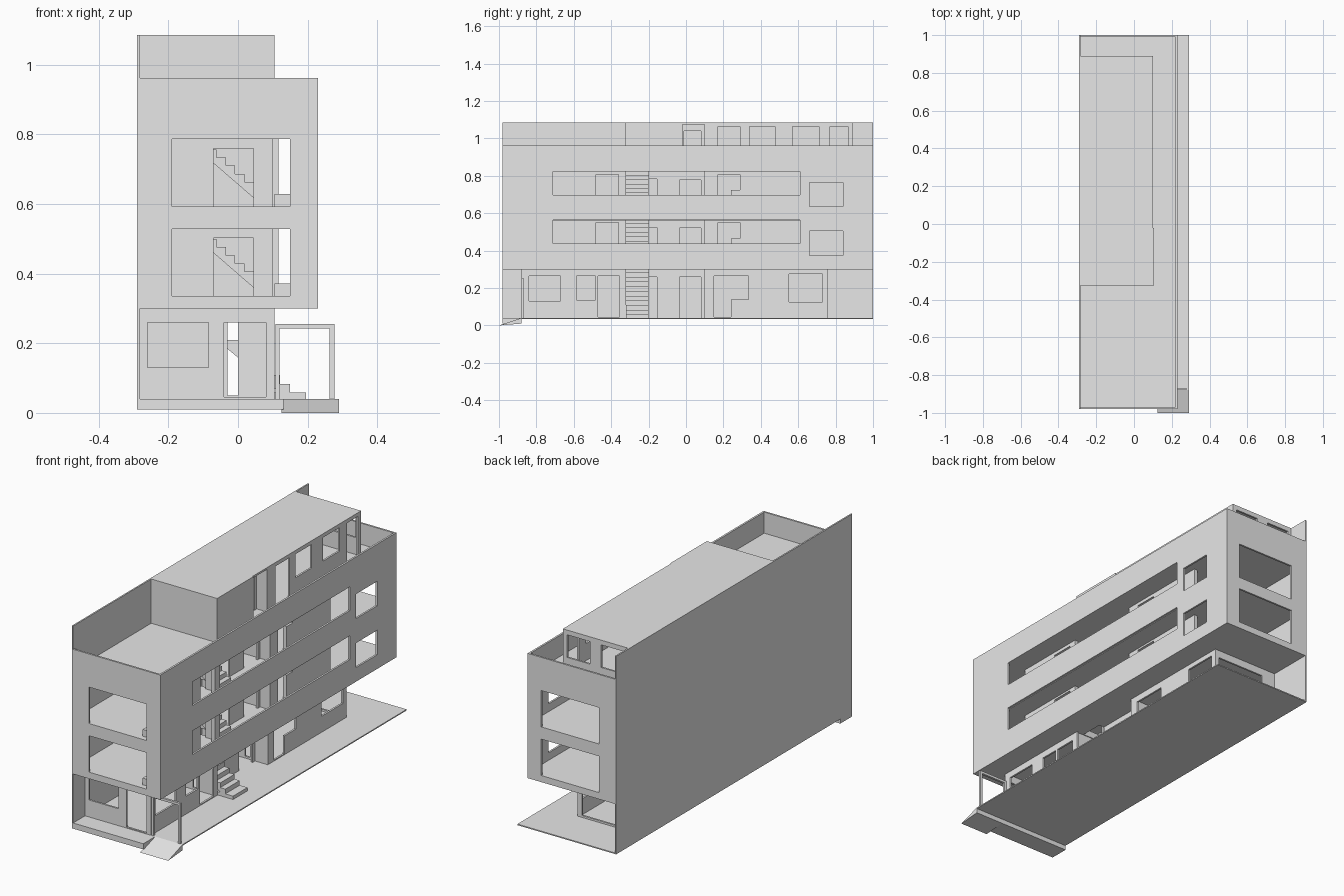
import bpy, bmesh
from mathutils import Vector

if "Cube" in bpy.data.objects:
    bpy.data.objects.remove(bpy.data.objects["Cube"])

mat = bpy.data.materials.new("light grey")
mat.diffuse_color = (0.8, 0.8, 0.8, 1)
mat.use_nodes = True
mat.node_tree.nodes["Principled BSDF"].inputs["Base Color"].default_value = mat.diffuse_color


def finish(name, bm):
    bmesh.ops.recalc_face_normals(bm, faces=bm.faces)
    me = bpy.data.meshes.new(name)
    bm.to_mesh(me)
    bm.free()
    me.materials.append(mat)
    ob = bpy.data.objects.new(name, me)
    bpy.context.collection.objects.link(ob)
    return ob


def panel(name, axis, p, q, u, v, holes=()):
    """Flat wall or slab from p to q along axis, with rectangular holes (u0, u1, v0, v1)."""
    place = {"x": lambda a, b: Vector((p, a, b)),
             "y": lambda a, b: Vector((a, p, b)),
             "z": lambda a, b: Vector((a, b, p))}[axis]
    us = sorted({c for c in (*u, *[c for h in holes for c in h[:2]]) if u[0] <= c <= u[1]})
    vs = sorted({c for c in (*v, *[c for h in holes for c in h[2:]]) if v[0] <= c <= v[1]})
    bm = bmesh.new()
    grid = [[bm.verts.new(place(a, b)) for b in vs] for a in us]
    for i in range(len(us) - 1):
        for j in range(len(vs) - 1):
            a, b = (us[i] + us[i + 1]) / 2, (vs[j] + vs[j + 1]) / 2
            if not any(h[0] < a < h[1] and h[2] < b < h[3] for h in holes):
                bm.faces.new((grid[i][j], grid[i + 1][j], grid[i + 1][j + 1], grid[i][j + 1]))
    bmesh.ops.delete(bm, geom=[w for w in bm.verts if not w.link_faces], context="VERTS")
    r = bmesh.ops.extrude_face_region(bm, geom=bm.faces[:], use_keep_orig=True)
    step = Vector([(q - p) * (axis == k) for k in "xyz"])
    bmesh.ops.translate(bm, verts=[g for g in r["geom"] if isinstance(g, bmesh.types.BMVert)], vec=step)
    return finish(name, bm)


def box(name, x, y, z):
    return panel(name, "z", z[0], z[1], x, y)


def prism(name, axis, p, q, pts):
    """Extrude a closed profile along x (y, z points) or y (x, z points)."""
    bm = bmesh.new()
    mk = (lambda t, a, b: (t, a, b)) if axis == "x" else (lambda t, a, b: (a, t, b))
    lo = [bm.verts.new(mk(p, a, b)) for a, b in pts]
    hi = [bm.verts.new(mk(q, a, b)) for a, b in pts]
    bm.faces.new(lo)
    bm.faces.new(hi)
    n = len(pts)
    for i in range(n):
        bm.faces.new((lo[i], lo[(i + 1) % n], hi[(i + 1) % n], hi[i]))
    return finish(name, bm)


def stairs(name, x, z0, z1, tread, n=11):
    """Straight flight climbing towards -x, with a stepped underside."""
    rise = (z1 - z0) / n
    top, under = [], []
    for i in range(n):
        a = x - i * tread
        top += [(a, z0 + i * rise), (a, z0 + (i + 1) * rise)]
        under += [(a - tread, z0 + i * rise)]
    end = x - n * tread
    pts = top + [(end, z1)] + under[::-1]
    prism(name, "y", -0.32, -0.2, pts)


FLOORS = (0.335, 0.593)
L, R = -0.282, 0.22          # inner faces of the side walls

# Base: thin ground slab, porch plinth, entrance ramp
box("ground_slab", (-0.29, 0.29), (-0.88, 1.0), (0.034, 0.04))
box("porch_plinth", (-0.29, 0.13), (-0.98, -0.88), (0.01, 0.04))
prism("entrance_ramp", "x", 0.125, 0.29, [(-1, 0), (-0.88, 0.01), (-0.88, 0.04)])

# Tall blind party wall on the left
panel("party_wall", "x", -0.29, L, (-0.98, 1.0), (0.04, 1.085))

# Upper front and back walls with large openings, and the long right facade
ends = [(-0.19, 0.15, f, f + 0.193) for f in FLOORS]
panel("front_facade", "y", -0.98, -0.97, (L, 0.23), (0.30, 0.962), ends)
panel("back_facade", "y", 0.99, 1.0, (L, 0.23), (0.30, 0.962), ends)
side = []
for d in (0, 0.26):
    side += [(-0.71, 0.61, 0.437 + d, 0.563 + d), (0.66, 0.84, 0.375 + d, 0.505 + d)]
panel("side_facade", "x", R, 0.23, (-0.97, 0.99), (0.30, 0.962), side)

# Floor slabs, open over the stair flights
well = [(-0.2, 0.06, -0.32, -0.2)]
for name, z0, z1 in (("first_floor", 0.30, 0.335), ("second_floor", 0.56, 0.593),
                     ("roof_terrace_floor", 0.825, 0.85)):
    panel(name, "z", z0, z1, (L, R), (-0.97, 0.99), well)

# Ground storey walls
panel("ground_front_wall", "y", -0.88, -0.87, (L, 0.105), (0.04, 0.30),
      [(-0.26, -0.085, 0.13, 0.26), (-0.04, 0.08, 0.045, 0.26)])
panel("ground_side_wall", "x", 0.095, 0.105, (-0.87, 0.75), (0.04, 0.30),
      [(-0.84, -0.67, 0.13, 0.265), (-0.585, -0.485, 0.135, 0.265),
       (-0.47, -0.355, 0.045, 0.265), (-0.32, 0.1, 0.04, 0.30),
       (0.15, 0.24, 0.045, 0.265), (0.24, 0.335, 0.14, 0.265),
       (0.55, 0.73, 0.125, 0.275)])
panel("ground_back_wall", "y", 0.75, 0.76, (L, 0.105), (0.04, 0.30),
      [(-0.2, 0.08, 0.05, 0.26)])
for i, y in enumerate((-0.335, 0.1)):
    panel(f"ground_partition_{i}", "y", y, y + 0.01, (L, 0.095), (0.04, 0.30),
          [(-0.03, 0.0, 0.05, 0.26)])
panel("ground_hall_wall", "x", 0.02, 0.03, (-0.2, 0.1), (0.04, 0.30),
      [(-0.2, -0.155, 0.04, 0.26), (-0.035, 0.08, 0.04, 0.26)])

# Gate frame beside the entrance
panel("gate_frame", "y", -0.88, -0.868, (0.107, 0.277), (0.04, 0.255),
      [(0.119, 0.263, 0.04, 0.242)])

# Upper storeys: gallery wall, partitions, hall wall, low block by the front opening
for i, f in enumerate(FLOORS):
    top = f + 0.225 if i == 0 else 0.825
    panel(f"gallery_wall_{i}", "x", 0.097, 0.117, (-0.71, 0.61), (f, top),
          [(-0.48, -0.36, f, f + 0.215), (-0.32, 0.1, f, top),
           (0.17, 0.24, f, f + 0.215), (0.24, 0.29, f + 0.13, f + 0.215)])
    panel(f"front_partition_{i}", "y", -0.335, -0.325, (L, 0.097), (f, top),
          [(-0.07, 0.045, f, f + 0.167)])
    panel(f"rear_partition_{i}", "y", 0.1, 0.11, (L, 0.097), (f, top))
    panel(f"hall_wall_{i}", "x", 0.05, 0.06, (-0.2, 0.1), (f, top),
          [(-0.2, -0.155, f, f + 0.19), (-0.035, 0.08, f, f + 0.185)])
    box(f"low_block_{i}", (0.105, R), (-0.95, -0.71), (f, f + 0.036))

# Stair flights
box("stair_landing", (0.1, 0.195), (-0.32, -0.2), (0.04, 0.058))
stairs("ground_stairs", 0.15, 0.058, 0.335, 0.03)
stairs("first_stairs", 0.1, 0.335, 0.593, 0.027)
stairs("second_stairs", 0.1, 0.593, 0.85, 0.027)

# Rooftop rooms: closed stair head, recessed lobby, glazed room
panel("stair_head_front", "y", -0.325, -0.315, (L, 0.105), (0.85, 1.075))
panel("stair_head_side", "x", 0.095, 0.105, (-0.315, -0.02), (0.85, 1.075))
panel("lobby_wall", "x", 0.03, 0.04, (-0.02, 0.1), (0.85, 1.075),
      [(-0.01, 0.08, 0.85, 1.04)])
panel("lobby_side", "y", 0.1, 0.11, (L, 0.09), (0.85, 1.075))
panel("roof_room_side", "x", 0.09, 0.1, (0.1, 0.88), (0.85, 1.075),
      [(0.17, 0.29, 0.855, 1.065), (0.34, 0.475, 0.94, 1.065),
       (0.57, 0.71, 0.94, 1.065), (0.77, 0.865, 0.855, 1.065)])
panel("roof_room_back", "y", 0.88, 0.89, (L, 0.1), (0.85, 1.075),
      [(-0.06, 0.075, 0.94, 1.06), (-0.26, -0.125, 0.94, 1.06)])
panel("rooftop_cover", "z", 1.075, 1.085, (L, 0.105), (-0.325, 0.89),
      [(0.1, 0.105, -0.02, 0.89)])
